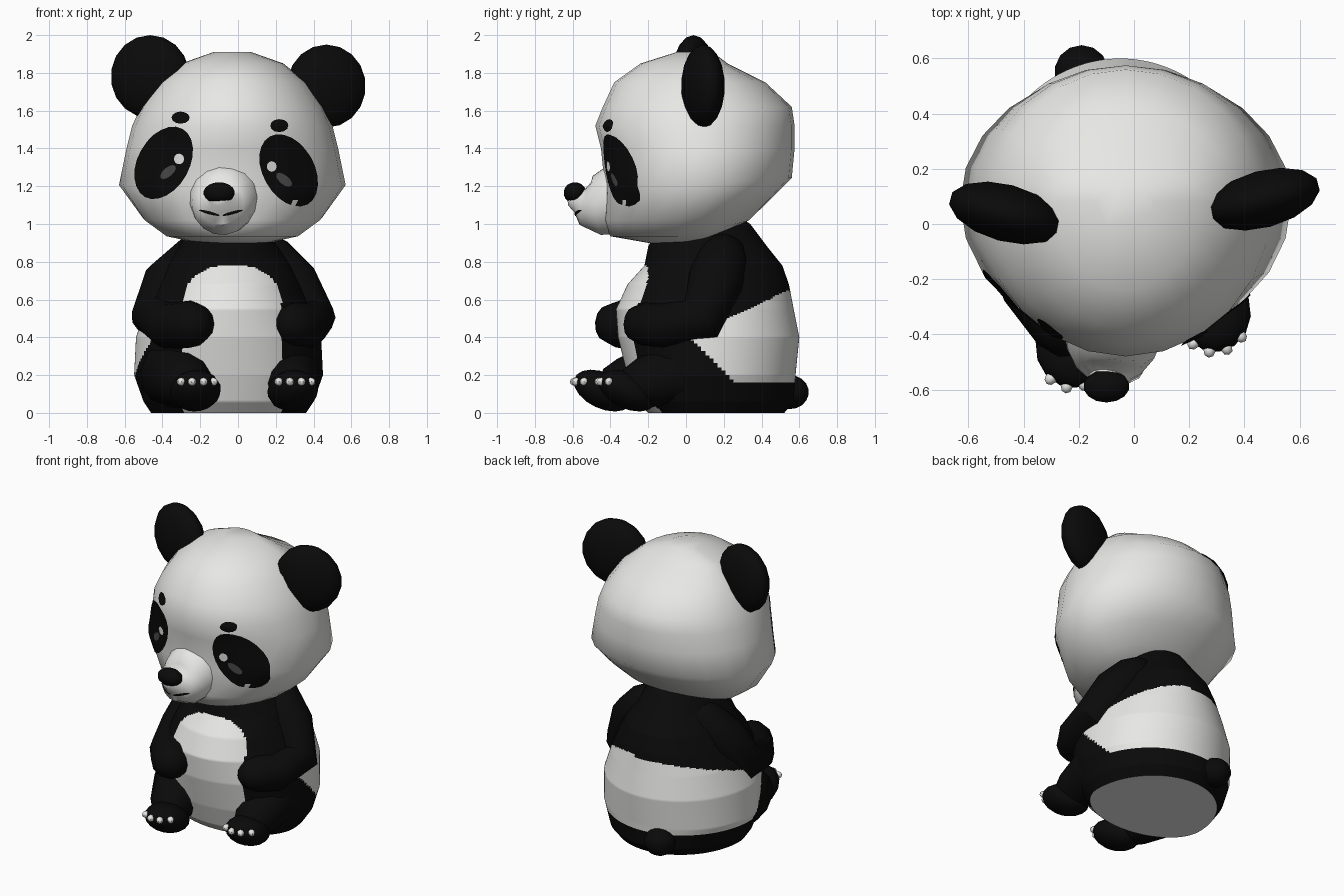
import bpy, bmesh, math
from mathutils import Vector, Quaternion
from mathutils.bvhtree import BVHTree

if "Cube" in bpy.data.objects:
    bpy.data.objects.remove(bpy.data.objects["Cube"])


def material(name, rgb):
    m = bpy.data.materials.new(name)
    m.diffuse_color = (*rgb, 1)
    m.use_nodes = True
    m.node_tree.nodes["Principled BSDF"].inputs["Base Color"].default_value = m.diffuse_color
    return m


WHITE = material("white fur", (0.80, 0.80, 0.78))
BLACK = material("black fur", (0.003, 0.003, 0.003))
GREY = material("grey iris", (0.07, 0.07, 0.07))


def make(name, verts, faces, mats, smooth_angle=40, rule=None):
    me = bpy.data.meshes.new(name)
    me.from_pydata([tuple(v) for v in verts], [], faces)
    bm = bmesh.new()
    bm.from_mesh(me)
    bmesh.ops.recalc_face_normals(bm, faces=bm.faces)
    bm.to_mesh(me)
    bm.free()
    for m in mats:
        me.materials.append(m)
    if rule:
        for p in me.polygons:
            p.material_index = rule(p.center, p.normal)
    ob = bpy.data.objects.new(name, me)
    bpy.context.collection.objects.link(ob)
    bpy.ops.object.select_all(action='DESELECT')
    ob.select_set(True)
    bpy.context.view_layer.objects.active = ob
    bpy.ops.object.shade_smooth_by_angle(angle=math.radians(smooth_angle))
    return ob


def skin(rings):
    """Join equal rings of points with quads and close both ends."""
    n = len(rings[0])
    verts = [v for r in rings for v in r]
    faces = [list(range(n)), [len(verts) - n + i for i in range(n)]]
    for k in range(len(rings) - 1):
        for i in range(n):
            j = (i + 1) % n
            faces.append([k*n + i, k*n + j, (k+1)*n + j, (k+1)*n + i])
    return verts, faces


def level(z, rx, yf, yb, tilt=0, cx=-0.03, cy=0.08, n=24):
    """Horizontal ring with separate front and back depth."""
    ring = []
    for i in range(n):
        a = math.tau * i / n
        s = math.sin(a)
        y = cy + s * ((yb - cy) if s > 0 else (cy - yf))
        ring.append((cx + rx * math.cos(a), y, z + tilt * max(y, 0)))
    return ring


def tube(name, pts, mat, n=12):
    """Round-ended limb through (x, y, z, radius) points."""
    p = [(Vector(q[:3]), q[3]) for q in pts]
    d0 = (p[0][0] - p[1][0]).normalized()
    d1 = (p[-1][0] - p[-2][0]).normalized()
    (a, ra), (b, rb) = p[0], p[-1]
    caps = ((0.65, 0.75), (0.95, 0.3))
    p = ([(a + d0*ra*o, ra*s) for o, s in reversed(caps)] + p
         + [(b + d1*rb*o, rb*s) for o, s in caps])
    q, prev, rings = Quaternion(), Vector((0, 0, 1)), []
    for i, (c, r) in enumerate(p):
        d = (p[min(i+1, len(p)-1)][0] - p[max(i-1, 0)][0]).normalized()
        q = prev.rotation_difference(d) @ q
        prev = d
        rings.append([c + q @ Vector((r*math.cos(math.tau*k/n), r*math.sin(math.tau*k/n), 0))
                      for k in range(n)])
    return make(name, *skin(rings), [mat])


def blob(name, c, r, mat, yaw=0, pitch=0, seg=14):
    bpy.ops.mesh.primitive_uv_sphere_add(segments=seg, ring_count=max(6, seg*2//3), radius=1,
                                         location=c, rotation=(pitch, 0, yaw))
    ob = bpy.context.object
    ob.name = name
    ob.scale = r
    ob.data.materials.append(mat)
    bpy.ops.object.shade_smooth_by_angle(angle=math.radians(40))
    return ob


# head
head = make("head", *skin([
    level(0.90, 0.20, -0.20, 0.15, 0.2), level(0.935, 0.36, -0.40, 0.33, 0.25),
    level(1.02, 0.48, -0.44, 0.45, 0.25), level(1.20, 0.60, -0.43, 0.56, 0.08),
    level(1.40, 0.56, -0.45, 0.575), level(1.52, 0.53, -0.48, 0.575),
    level(1.62, 0.485, -0.44, 0.56), level(1.75, 0.395, -0.38, 0.42),
    level(1.85, 0.27, -0.24, 0.22), level(1.91, 0.10, -0.05, 0.14)]), [WHITE], 70)

# muzzle and nose
muzzle = tube("muzzle", [(-0.06, -0.24, 1.15, 0.21), (-0.075, -0.38, 1.13, 0.185),
                         (-0.085, -0.47, 1.10, 0.16), (-0.09, -0.53, 1.11, 0.12),
                         (-0.095, -0.56, 1.125, 0.07)], WHITE, 16)
blob("nose", (-0.10, -0.588, 1.165), (0.085, 0.06, 0.056), BLACK)

# thin painted plates laid on the face
ON_HEAD, ON_MUZZLE = [BVHTree.FromPolygons([v.co for v in o.data.vertices],
                                           [p.vertices for p in o.data.polygons])
                      for o in (head, muzzle)]


def decal(name, tree, cx, cz, a, b, tilt, mat, lift=0.006, n=24, rings=6):
    verts, faces = [], []
    for k in range(rings + 1):
        for i in range(n):
            t = math.tau * i / n
            u, v = a*k/rings*math.cos(t), b*k/rings*math.sin(t)
            x = cx + u*math.cos(tilt) - v*math.sin(tilt)
            z = cz + u*math.sin(tilt) + v*math.cos(tilt)
            co, nrm = tree.ray_cast(Vector((x, -3, z)), Vector((0, 1, 0)))[:2]
            verts.append(co + (nrm if nrm.y < 0 else -nrm) * lift)
    for k in range(rings):
        for i in range(n):
            j = (i + 1) % n
            quad = [k*n + i, k*n + j, (k+1)*n + j, (k+1)*n + i]
            faces.append(quad if k else [i, n + j, n + i])
    return make(name, verts, faces, [mat], 60)


for side, s, ex, ez, gx, gz, bx, bz in (
        ("right", -1, -0.39, 1.325, -0.308, 1.345, -0.30, 1.56),
        ("left", 1, 0.265, 1.285, 0.175, 1.305, 0.215, 1.52)):
    decal(side + "_eye_patch", ON_HEAD, ex, ez, 0.135, 0.205, s * 0.5, BLACK)
    decal(side + "_iris", ON_HEAD, ex - s*0.025, ez - 0.05, 0.05, 0.024, -s*0.7, GREY, 0.009, 12, 3)
    decal(side + "_eye_glint", ON_HEAD, gx, gz, 0.026, 0.028, 0, WHITE, 0.0098, 12, 2)
    decal(side + "_brow", ON_HEAD, bx, bz, 0.047, 0.032, 0, BLACK, 0.008, 12, 3)
    decal(side + "_mouth_line", ON_MUZZLE, -0.09 + s*0.06, 1.06, 0.055, 0.008, s*0.25, BLACK,
          0.004, 12, 2)

# ears
blob("right_ear", (-0.465, 0.04, 1.78), (0.215, 0.105, 0.22), BLACK, math.radians(-15))
blob("left_ear", (0.468, 0.09, 1.73), (0.215, 0.105, 0.22), BLACK, math.radians(15))

# body, finely layered so the fur markings follow a rule
profile = [(0, .41, -.20, .52), (.06, .45, -.26, .57), (.2, .50, -.31, .58), (.4, .49, -.36, .60),
           (.55, .44, -.37, .57), (.68, .38, -.31, .545), (.78, .33, -.22, .51),
           (.88, .26, -.20, .43), (1.0, .20, -.14, .34), (1.06, .15, -.10, .25)]
layers = []
for p, q in zip(profile, profile[1:]):
    steps = max(1, round((q[0] - p[0]) / 0.008))
    for k in range(steps):
        layers.append([u + (v - u) * k / steps for u, v in zip(p, q)])
layers.append(profile[-1])


def fur(c, nrm):
    x, y, z = abs(c.x + 0.03), c.y, c.z
    if nrm.z < -0.8 and z < 0.03:
        return 0
    if y < 0 and x < 0.26:                        # belly, with a rounded top
        return int(z > 0.58 + 0.2 * math.sqrt(1 - (x / 0.26) ** 2.6))
    left = c.x > 0
    hem = 0.40 + 0.46 * max(y, 0) if left else 0.48 + 0.28 * max(y, 0)
    if z > hem:                                   # shoulders
        return 1
    hip = (0.42 if left else 0.22) - y
    return int(z < 0.16 or (x > 0.25 and z < hip))  # hips and seat


make("body", *skin([level(*l, cx=-0.05, n=144) for l in layers]), [WHITE, BLACK], 40, fur)

# arms
tube("right_arm", [(-0.22, 0.17, 0.81, 0.14), (-0.36, 0.10, 0.68, 0.15), (-0.435, 0.0, 0.51, 0.13),
                   (-0.36, -0.22, 0.46, 0.125), (-0.25, -0.36, 0.47, 0.125)], BLACK)
tube("left_arm", [(0.16, 0.19, 0.81, 0.14), (0.28, 0.15, 0.68, 0.15), (0.385, 0.08, 0.49, 0.135),
                  (0.36, -0.12, 0.46, 0.12), (0.29, -0.22, 0.47, 0.115)], BLACK)

# legs, feet and claws
tube("right_leg", [(-0.36, 0.06, 0.19, 0.17), (-0.34, -0.12, 0.21, 0.18),
                   (-0.27, -0.32, 0.16, 0.14)], BLACK)
tube("left_leg", [(0.26, 0.12, 0.19, 0.165), (0.27, -0.06, 0.21, 0.165),
                  (0.28, -0.22, 0.16, 0.135)], BLACK)
for side, fx, fy, turn in (("right", -0.225, -0.44, 0.1), ("left", 0.29, -0.31, 0.12)):
    blob(side + "_foot", (fx, fy, 0.118), (0.135, 0.165, 0.095), BLACK, turn, math.radians(-25))
    for k in range(4):
        a = -0.75 + 0.5 * k + turn
        blob(f"{side}_claw_{k + 1}", (fx + 0.125*math.sin(a), fy - 0.15*math.cos(a), 0.165),
             (0.022, 0.026, 0.022), WHITE, a, 0, 8)

# tail
blob("tail", (-0.19, 0.55, 0.11), (0.10, 0.10, 0.09), BLACK)
